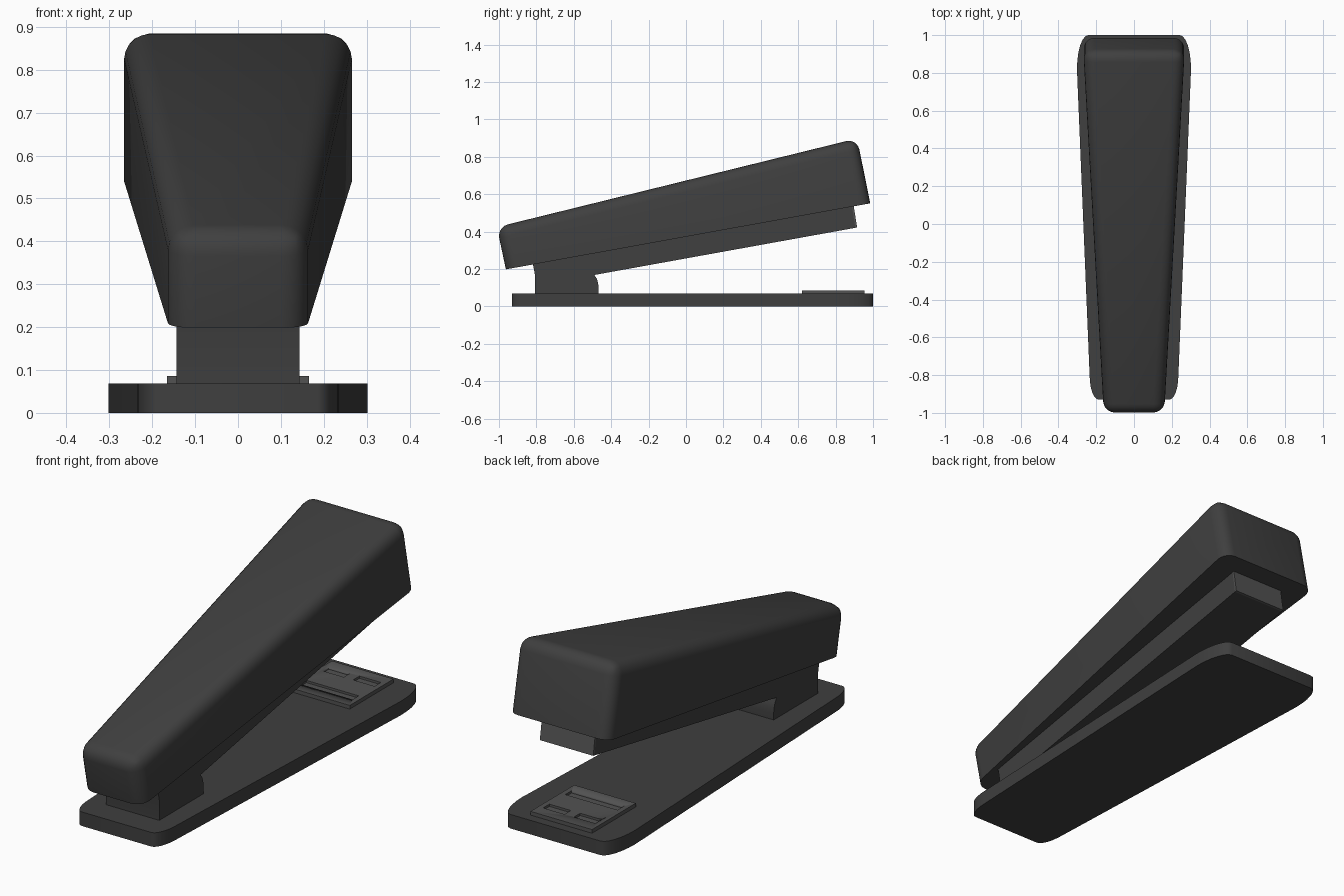
import bpy, bmesh, math
from mathutils import Vector

if "Cube" in bpy.data.objects:
    bpy.data.objects.remove(bpy.data.objects["Cube"])


def material(name, v):
    m = bpy.data.materials.new(name)
    m.diffuse_color = (v, v, v, 1)
    m.use_nodes = True
    m.node_tree.nodes["Principled BSDF"].inputs["Base Color"].default_value = m.diffuse_color
    return m


DARK = material("dark_plastic", 0.05)
METAL = material("grey_metal", 0.085)


def finish(name, bm, mat, angle=30):
    bmesh.ops.recalc_face_normals(bm, faces=bm.faces)
    me = bpy.data.meshes.new(name)
    bm.to_mesh(me)
    bm.free()
    ob = bpy.data.objects.new(name, me)
    bpy.context.collection.objects.link(ob)
    me.materials.append(mat)
    bpy.ops.object.select_all(action='DESELECT')
    bpy.context.view_layer.objects.active = ob
    ob.select_set(True)
    bpy.ops.object.shade_smooth_by_angle(angle=math.radians(angle))
    return ob


def prism(bm, pts, offset):
    """Extrude a closed outline of 3D points by an offset vector."""
    face = bm.faces.new([bm.verts.new(p) for p in pts])
    ext = bmesh.ops.extrude_face_region(bm, geom=[face])["geom"]
    bmesh.ops.translate(bm, vec=Vector(offset),
                        verts=[v for v in ext if isinstance(v, bmesh.types.BMVert)])


def side_part(name, profile, half, mat):
    bm = bmesh.new()
    prism(bm, [(-half, y, z) for y, z in profile], (2 * half, 0, 0))
    return finish(name, bm, mat)


def box(bm, x0, x1, y0, y1, z0, z1):
    prism(bm, [(x0, y0, z0), (x1, y0, z0), (x1, y1, z0), (x0, y1, z0)], (0, 0, z1 - z0))


# Base plate: tapered outline with elliptical corners, mirrored in x
def corner(cx, cy, rx, ry, a0, a1, n=6):
    angs = [math.radians(a0 + (a1 - a0) * i / n) for i in range(n + 1)]
    return [(cx + rx * math.cos(a), cy + ry * math.sin(a)) for a in angs]


right = corner(0.187, -0.80, 0.048, 0.13, -90, 0) + corner(0.242, 0.82, 0.06, 0.18, 0, 90)
outline = right + [(-x, y) for x, y in reversed(right)]
bm = bmesh.new()
prism(bm, [(x, y, 0) for x, y in outline], (0, 0, 0.068))
finish("base_plate", bm, DARK)

# Top cover: tapered wedge, all edges rounded except the lower rim
bm = bmesh.new()
sections = [(0.160, -0.963, 0.198), (0.160, -1.011, 0.424),
            (0.269, 0.915, 0.898), (0.269, 0.985, 0.551)]
L = [bm.verts.new((-w, y, z)) for w, y, z in sections]
R = [bm.verts.new((w, y, z)) for w, y, z in sections]
bm.faces.new(L)
bm.faces.new(R[::-1])
for i in range(4):
    j = (i + 1) % 4
    bm.faces.new((L[i], R[i], R[j], L[j]))
low = {L[0], R[0], L[3], R[3]}
bmesh.ops.bevel(bm, geom=[e for e in bm.edges if not set(e.verts) <= low],
                offset=0.06, segments=5, profile=0.5, affect='EDGES')
finish("top_cover", bm, DARK)

# Hinge block with curved rear
side_part("hinge_block", [(-0.807, 0.06), (-0.467, 0.06), (-0.467, 0.10), (-0.470, 0.125),
                          (-0.477, 0.148), (-0.490, 0.168), (-0.507, 0.30),
                          (-0.825, 0.26), (-0.807, 0.165)], 0.143, DARK)

# Staple magazine under the cover and its metal end
side_part("magazine", [(-0.490, 0.168), (0.905, 0.420), (0.886, 0.545), (-0.507, 0.30)],
          0.143, DARK)
side_part("magazine_end", [(0.905, 0.420), (0.915, 0.422), (0.895, 0.546), (0.886, 0.545)],
          0.143, METAL)

# Anvil plate with one long slot and two short slots
bm = bmesh.new()
box(bm, -0.165, 0.165, 0.62, 0.955, 0.06, 0.086)
anvil = finish("anvil_plate", bm, METAL)
bm = bmesh.new()
for x0, x1, y in ((-0.14, 0.14, 0.70), (-0.14, -0.025, 0.87), (0.025, 0.14, 0.87)):
    box(bm, x0, x1, y - 0.024, y + 0.024, 0.075, 0.12)
cutter = finish("slot_cutter", bm, METAL)
cutter.hide_render = True
mod = anvil.modifiers.new("slots", 'BOOLEAN')
mod.operation, mod.solver, mod.object = 'DIFFERENCE', 'EXACT', cutter
bpy.context.view_layer.objects.active = anvil
bpy.ops.object.modifier_apply(modifier="slots")
bpy.data.objects.remove(cutter)
